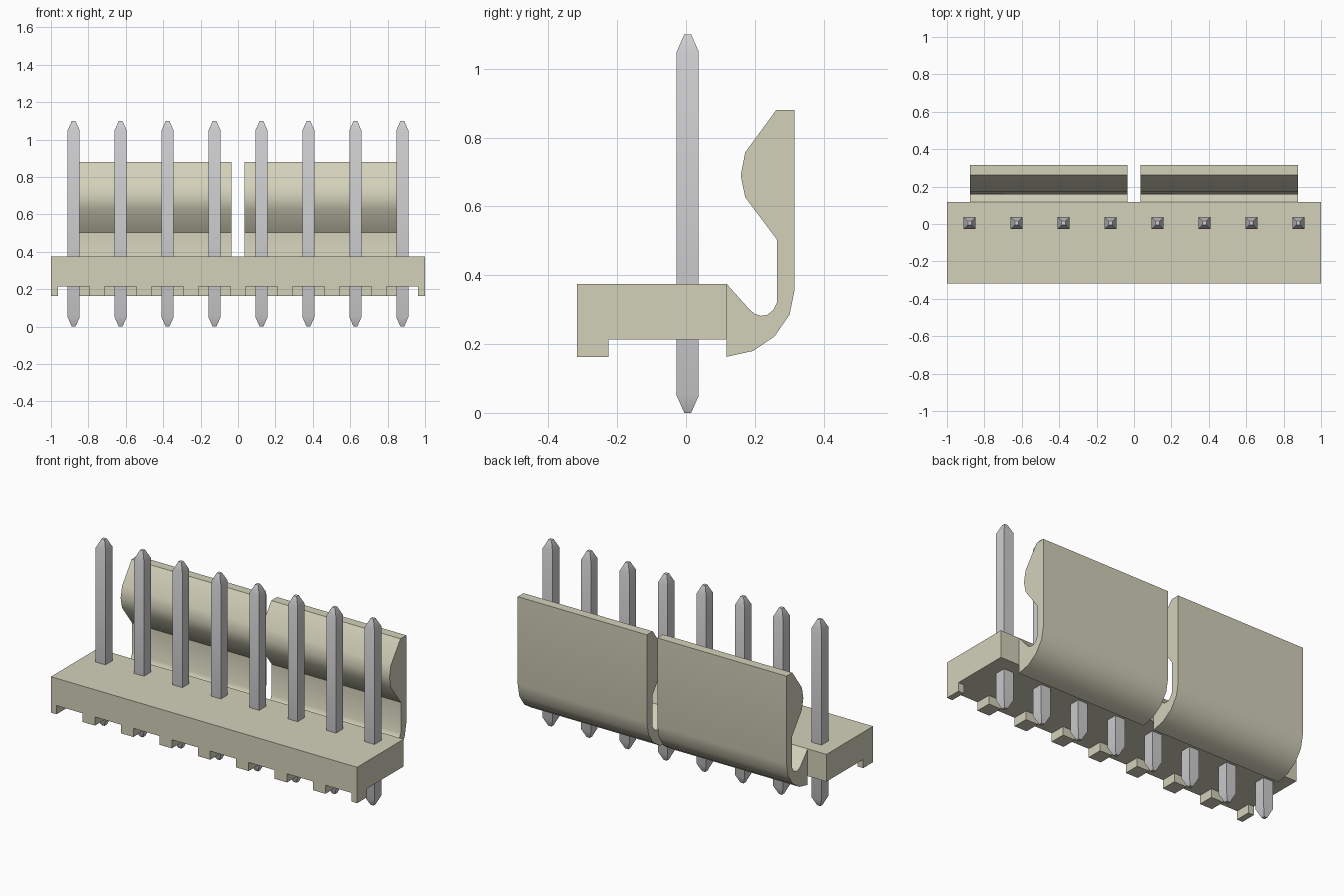
import bpy, bmesh, math
from mathutils import Vector

cube = bpy.data.objects.get("Cube")
if cube:
    bpy.data.objects.remove(cube, do_unlink=True)


def material(name, rgb, metallic=0.0):
    m = bpy.data.materials.new(name)
    m.use_nodes = True
    m.diffuse_color = (*rgb, 1)
    bsdf = m.node_tree.nodes["Principled BSDF"]
    bsdf.inputs["Base Color"].default_value = (*rgb, 1)
    bsdf.inputs["Roughness"].default_value = 0.6
    return m


beige = material("beige plastic", (0.65, 0.638, 0.49))
silver = material("silver metal", (0.62, 0.62, 0.635))


def finish(bm, name, mat):
    bmesh.ops.recalc_face_normals(bm, faces=bm.faces)
    for f in bm.faces:
        f.smooth = True
    me = bpy.data.meshes.new(name)
    bm.to_mesh(me)
    bm.free()
    me.set_sharp_from_angle(angle=math.radians(30))
    me.materials.append(mat)
    ob = bpy.data.objects.new(name, me)
    bpy.context.collection.objects.link(ob)
    return ob


PITCH, COUNT = 0.251, 8
pin_xs = [(i - (COUNT - 1) / 2) * PITCH for i in range(COUNT)]
NOTCH = 0.085            # half width of the notch below each pin
FRONT, BACK, LIP = -0.317, 0.118, -0.225
FLOOR, UNDER, TOP = 0.163, 0.214, 0.375

# Base block with a row of feet along the front edge
bm = bmesh.new()
bmesh.ops.create_cube(bm, size=1)
for v in bm.verts:
    v.co = Vector((2 * v.co.x, FRONT if v.co.y < 0 else BACK,
                   UNDER if v.co.z < 0 else TOP))


def is_bottom(f):
    return all(abs(v.co.z - UNDER) < 1e-5 for v in f.verts)


def cut_bottom(co, no, front_only):
    faces = [f for f in bm.faces if is_bottom(f)
             and (not front_only or f.calc_center_median().y < LIP)]
    edges = {e for f in faces for e in f.edges}
    verts = {v for f in faces for v in f.verts}
    bmesh.ops.bisect_plane(bm, geom=[*verts, *edges, *faces],
                           plane_co=co, plane_no=no)


cut_bottom((0, LIP, 0), (0, 1, 0), False)
for x in pin_xs:
    for s in (-1, 1):
        cut_bottom((x + s * NOTCH, 0, 0), (1, 0, 0), True)
feet = []
for f in bm.faces:
    c = f.calc_center_median()
    if is_bottom(f) and c.y < LIP and all(abs(c.x - x) > NOTCH for x in pin_xs):
        feet.append(f)
feet = bmesh.ops.extrude_discrete_faces(bm, faces=feet)["faces"]
bmesh.ops.translate(bm, verts=list({v for f in feet for v in f.verts}),
                    vec=(0, 0, FLOOR - UNDER))
bmesh.ops.dissolve_limit(bm, angle_limit=0.02, verts=bm.verts, edges=bm.edges)
finish(bm, "base_block", beige)

# Two sprung locking tabs: one side profile (y, z) extruded along x
tab_profile = [
    (0.118, 0.375), (0.185, 0.300), (0.200, 0.288), (0.218, 0.282),
    (0.236, 0.285), (0.253, 0.298), (0.265, 0.322), (0.265, 0.503),
    (0.172, 0.627), (0.159, 0.690), (0.172, 0.757), (0.262, 0.880),
    (0.316, 0.880), (0.316, 0.360), (0.301, 0.285), (0.257, 0.222),
    (0.195, 0.180), (0.118, 0.163)]
for name, x0, x1 in (("left_locking_tab", 0.034, 0.878),
                     ("right_locking_tab", -0.878, -0.034)):
    bm = bmesh.new()
    face = bm.faces.new([bm.verts.new((x0, y, z)) for y, z in tab_profile])
    ext = bmesh.ops.extrude_face_region(bm, geom=[face], use_keep_orig=True)
    bmesh.ops.translate(bm, vec=(x1 - x0, 0, 0), verts=[
        g for g in ext["geom"] if isinstance(g, bmesh.types.BMVert)])
    finish(bm, name, beige)

# Square pins with tapered ends
rings = [(0.0, 0.010), (0.05, 0.032), (1.05, 0.032), (1.10, 0.010)]
for i, x in enumerate(pin_xs):
    bm = bmesh.new()
    loops = [[bm.verts.new((x + sx * r, 0.005 + sy * r, z))
              for sx, sy in ((-1, -1), (1, -1), (1, 1), (-1, 1))]
             for z, r in rings]
    for a, b in zip(loops, loops[1:]):
        for k in range(4):
            n = (k + 1) % 4
            bm.faces.new((a[k], a[n], b[n], b[k]))
    bm.faces.new(loops[0])
    bm.faces.new(loops[-1])
    finish(bm, f"pin_{i + 1}", silver)
